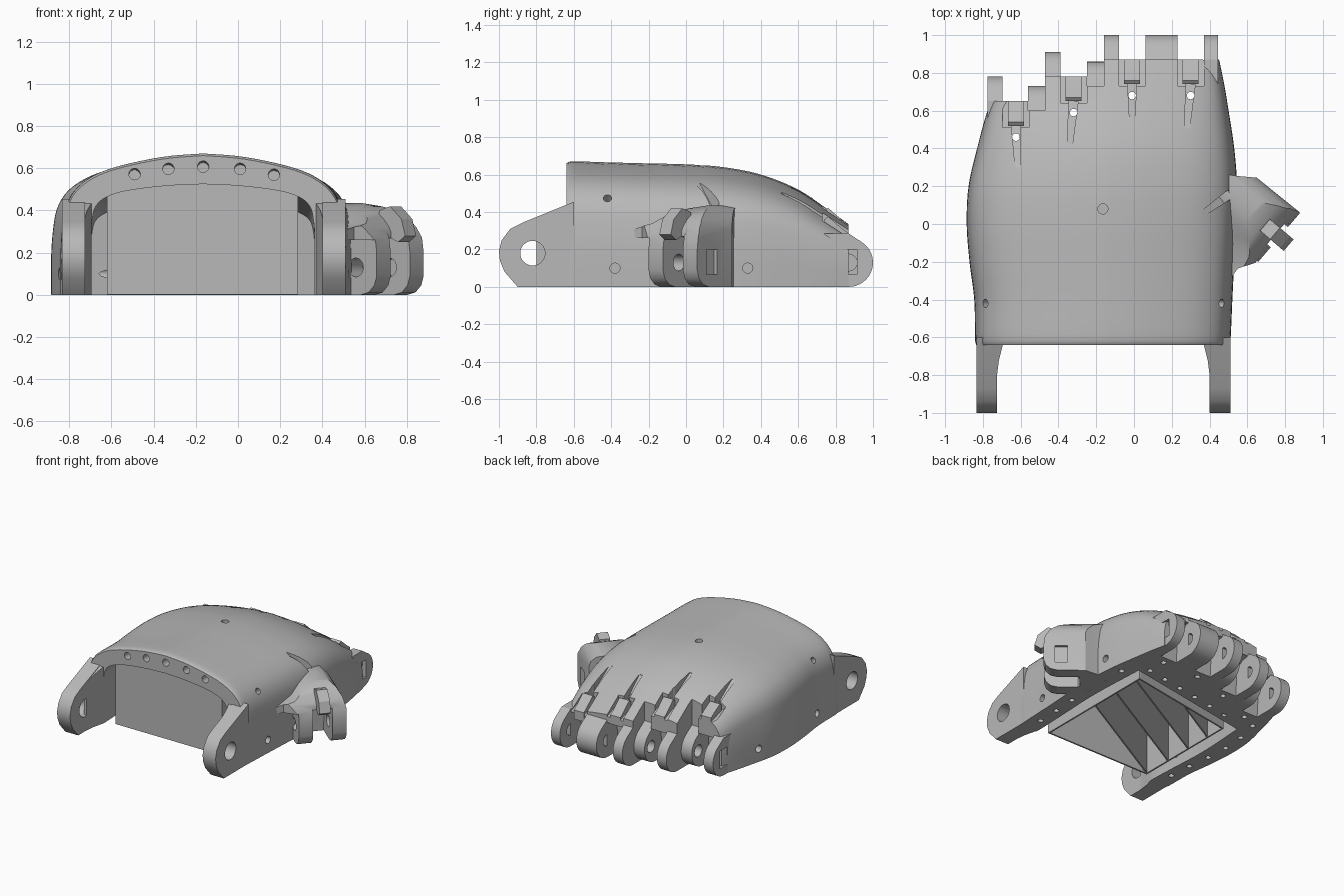
import bpy, bmesh, math
from mathutils import Vector

if "Cube" in bpy.data.objects:
    bpy.data.objects.remove(bpy.data.objects["Cube"])

grey = bpy.data.materials.new("plain grey")
grey.use_nodes = True
grey.diffuse_color = (0.48, 0.48, 0.48, 1)
grey.node_tree.nodes["Principled BSDF"].inputs["Base Color"].default_value = grey.diffuse_color


# ---------- helpers ----------
def make(name, rings):
    """Closed solid skinned over a list of equal rings."""
    bm = bmesh.new()
    loops = [[bm.verts.new(p) for p in ring] for ring in rings]
    n = len(loops[0])
    for a, b in zip(loops, loops[1:]):
        for i in range(n):
            j = (i + 1) % n
            bm.faces.new((a[i], a[j], b[j], b[i]))
    bm.faces.new(loops[0])
    bm.faces.new(loops[-1])
    bmesh.ops.recalc_face_normals(bm, faces=bm.faces)
    mesh = bpy.data.meshes.new(name)
    bm.to_mesh(mesh)
    bm.free()
    mesh.materials.append(grey)
    ob = bpy.data.objects.new(name, mesh)
    bpy.context.collection.objects.link(ob)
    return ob


def along_x(p, q, t): return (t, p, q)
def along_z(p, q, t): return (p, q, t)
def thumb_frame(p, q, t): return (0.76 * p + 0.65 * t, 0.76 * t - 0.65 * p, q)
def thumb_front(p, q, t): return thumb_frame(t, q, p)


def prism(name, pts, lo, hi, place=along_x):
    return make(name, [[place(p, q, t) for p, q in pts] for t in (lo, hi)])


def box(name, x, y, z, place=along_x):
    return prism(name, [(y[0], z[0]), (y[1], z[0]), (y[1], z[1]), (y[0], z[1])], x[0], x[1], place)


def rod(a, b, r, sides=20):
    a, b = Vector(a), Vector(b)
    turn = (b - a).to_track_quat('Z', 'Y')
    ring = [turn @ Vector((r * math.cos(k * math.tau / sides), r * math.sin(k * math.tau / sides), 0))
            for k in range(sides)]
    return make("cutter", [[p + v for v in ring] for p in (a, b)])


def combine(ob, tools, mode='DIFFERENCE'):
    bpy.context.view_layer.objects.active = ob
    for tool in tools:
        mod = ob.modifiers.new("cut", 'BOOLEAN')
        mod.operation, mod.solver, mod.object = mode, 'EXACT', tool
        bpy.ops.object.modifier_apply(modifier=mod.name)
    for tool in tools:
        bpy.data.objects.remove(tool)


def smooth(t, xs, vs):
    """Cubic interpolation through a small table."""
    t = min(max(t, xs[0]), xs[-1])
    i = max(k for k in range(len(xs) - 1) if xs[k] <= t)
    def slope(k):
        a, b = max(k - 1, 0), min(k + 1, len(xs) - 1)
        return (vs[b] - vs[a]) / (xs[b] - xs[a])
    h = xs[i + 1] - xs[i]
    s = (t - xs[i]) / h
    return ((1 + 2 * s) * (1 - s) ** 2 * vs[i] + s * (1 - s) ** 2 * h * slope(i)
            + s * s * (3 - 2 * s) * vs[i + 1] - s * s * (1 - s) * h * slope(i + 1))


def spread(a, b, n): return [a + (b - a) * k / n for k in range(n + 1)]


# ---------- palm shell ----------
YS = (-.64, -.62, -.4, -.2, 0, .2, .4, .6, .75, .87)
LEFT = (-.835, -.84, -.845, -.87, -.885, -.875, -.83, -.775, -.715, -.67)
RIGHT = (.505, .51, .52, .53, .54, .545, .53, .5, .475, .45)
TOP = (.66, .67, .665, .66, .655, .64, .6, .52, .42, .335)
ARCH = [(1, 0), (1, .3), (.985, .5), (.96, .63), (.9, .74), (.8, .825), (.66, .89), (.45, .945), (.23, .983), (0, 1)]
AU, AV = [p[0] for p in ARCH], [p[1] for p in ARCH]
half = [(smooth(t, range(10), AU), smooth(t, range(10), AV)) for t in spread(0, 9, 28)]
arch = half + [(-u, v) for u, v in half[-2::-1]]
SLANT = .177    # the knuckle line runs back towards the small finger


def section(y):
    l, r, top = (smooth(y, YS, row) for row in (LEFT, RIGHT, TOP))
    return [((l + r) / 2 + u * (r - l) / 2, y, v * top) for u, v in arch]


def hollow(y):
    """Squarer, narrower arch whose far end follows the knuckle line."""
    wide = smooth(y, (-.7, -.64, -.4, 0, .47), (.55, .53, .535, .55, .53))
    top = smooth(y, YS, TOP) - .135
    lean = SLANT * max(y + .64, 0) / 1.11
    return [(u * wide - .167, y + lean * (u * wide - .452), top * v ** .5 if v else -.1) for u, v in arch]


def surface(x, y):
    return min(section(y), key=lambda p: abs(p[0] - x) + (p[2] == 0))[2]


def groove(a, b, depth):
    """Cutter for an open slit that fades out from a to b."""
    side = Vector((a[1] - b[1], b[0] - a[0], 0)).normalized()
    rings = []
    for (x, y), w, d in ((a, .024, depth), (b, .014, .002)):
        z = surface(x, y) - d
        rings.append([Vector((x, y, h)) + side * s * w for s, h in ((-1, z), (1, z), (1, 1), (-1, 1))])
    return make("cutter", rings)


palm = make("palm_shell", [section(y) for y in [-.64, -.63] + spread(-.62, .87, 40)])
combine(palm, [make("cutter", [hollow(y) for y in [-.7] + spread(-.64, .47, 20)])])

# fingers: centre x, hinge y, sideways lean and length of the cord groove
FINGERS = [(.3, .87, -.02, .2), (-.01, .87, .0, .15), (-.32, .78, -.02, .2), (-.625, .65, .01, .19)]
LUGS = [(.37, .445, .87), (.06, .23, .87), (-.16, -.08, .87), (-.25, -.16, .73),
        (-.47, -.39, .78), (-.56, -.47, .6), (-.775, -.695, .65)]
HINGE = .13
cuts = []
for x0, x1, yc in LUGS:
    cuts.append(box("cutter", (-1 if x0 < -.7 else x0, 1 if x1 > .4 else x1), (yc, 2), (-.1, 1)))
for x, y, lean, length in FINGERS:
    # clearance around the hinge under a thin hood, and the sunken top of the hood
    hood = [(y - .14, -.1), (2, -.1), (2, 1), (y, 1), (y, .265), (y - .06, .255), (y - .12, .21)]
    cuts.append(prism("cutter", hood, x - .07, x + .07))
    sunk = [(y - .14, surface(x, y - .14) - .06), (y + .1, surface(x, y) - .06), (y + .1, 1), (y - .14, 1)]
    cuts.append(prism("cutter", sunk, x - .07, x + .07))
    cuts.append(groove((x, y - .13), (x + lean, y - .16 - length), .08))
    cuts.append(rod((x, y - .19, -.1), (x, y - .19, .9), .02))
cuts.append(groove((.51, .16), (.37, .06), .07))

# cord holes in the wrist rim, screw holes and bottom rim holes
for x, z in ((-.49, .575), (-.33, .6), (-.165, .61), (.01, .6), (.17, .572)):
    cuts.append(rod((x, -.7, z), (x, -.45, z - .01), .027))
for y in (-.38, .33):
    cuts.append(rod((.25, y, .1), (.7, y, .1), .027))
    cuts.append(rod((-1, y, .1), (-.58, y, .1), .027))
cuts.append(rod((-.165, .08, .56), (-.165, .08, .8), .027))
cuts.append(rod((.37, -.42, .38), (.57, -.42, .58), .022))
cuts.append(rod((-.69, -.42, .38), (-.89, -.42, .58), .022))
for y in spread(-.5, .4, 5):
    for x in (smooth(y, YS, LEFT) + .08, smooth(y, YS, RIGHT) - .08):
        cuts.append(rod((x, y, -.1), (x, y, .05), .02))
for x in spread(-.5, .3, 5):
    y = .53 + SLANT * (x - .285)
    cuts.append(rod((x, y, -.1), (x, y, .05), .02))
combine(palm, cuts)

# ---------- knuckle lugs ----------
parts = [palm]
for n, (x0, x1, yc) in enumerate(LUGS):
    pts = [(yc - .2, 0)]
    for a in spread(-math.pi / 2, math.pi / 3, 16):
        pts.append((yc + HINGE * math.cos(a), HINGE + HINGE * math.sin(a)))
    pts += [(yc, .285), (yc - .2, .285)]
    lug = prism("knuckle_lug_%d" % (n + 1), pts, x0, x1)
    tools = [rod((x - .125, y, HINGE), (x + .125, y, HINGE), .045) for x, y, *_ in FINGERS
             if min(abs(x - x0), abs(x - x1)) < .1]
    # square pin pocket on the outermost lugs
    if n in (0, len(LUGS) - 1):
        face = x1 if n == 0 else x0
        tools.append(box("cutter", (face - .03, face + .03), (yc - .045, yc + .045), (.065, .2)))
    combine(lug, tools)
    parts.append(lug)

# cord guide tongues on each hood
for n, (x, y, *_) in enumerate(FINGERS):
    a, b = surface(x, y - .14), surface(x, y)
    pts = [(y - .13, a - .08), (y, b - .07), (y, b), (y - .03, b + .02), (y - .11, a - .005), (y - .13, a - .02)]
    parts.append(prism("cord_guide_%d" % (n + 1), pts, x - .042, x + .042))

# ---------- wrist lugs ----------
WRIST = [(-.6, 0), (-.9, 0), (-.97, .08), (-.995, .14), (-1, .19), (-.985, .25), (-.94, .31), (-.87, .345), (-.6, .455)]
for name, x0, x1, inner in (("right", -.835, -.725, 1), ("left", .4, .51, -1)):
    lug = prism(name + "_wrist_lug", WRIST, x0, x1)
    combine(lug, [rod((x0 - .1, -.82, .18), (x1 + .1, -.82, .18), .066, 32)])
    edge = x1 if inner > 0 else x0
    flare = [(edge + inner * d, y) for d, y in
             ((-.02, -.8), (0, -.8), (.01, -.72), (.03, -.64), (.03, -.61), (-.02, -.61))]
    gusset = make(name + "_wrist_gusset", [[(x, y, 0) for x, y in flare],
                                           [(x, y, .45 + .407 * (y + .6)) for x, y in flare]])
    parts += [lug, gusset]

# ---------- thumb mount ----------
OUTLINE = [(.45, .27), (.54, .255), (.65, .245), (.88, .06), (.66, -.2), (.55, -.235), (.51, -.29), (.45, -.29)]
thumb = prism("thumb_mount", OUTLINE, 0, .6, along_z)
SIDE = [(0, 0), (.53, 0), (.58, .012), (.615, .045), (.63, .09), (.63, .2), (.62, .27), (.595, .32),
        (.56, .36), (.52, .39), (.46, .415), (.35, .44), (0, .49)]
FRONT = [(.275, -.1), (.275, .26), (.08, .26), (.08, .3), (.26, .34), (.33, .39), (.4, .42), (.47, .435),
         (.53, .42), (.57, .39), (.6, .34), (.618, .27), (.625, -.1)]
combine(thumb, [prism("cutter", SIDE, -.5, 1.2, thumb_frame),
                prism("cutter", FRONT, -.5, 1.2, thumb_front)], 'INTERSECT')
MID = .447
slot = [(.37, -.1), (.8, -.1), (.8, .7), (.605, .7), (.605, .27), (.46, .265), (.39, .2)]
combine(thumb, [
    prism("cutter", slot, MID - .07, MID + .07, thumb_frame),
    rod(thumb_frame(.5, HINGE, .2), thumb_frame(.5, HINGE, .56), .045),
    box("cutter", (.59, .7), (.46, .55), (.065, .2), thumb_frame)])
guide = [(.53, .3), (.65, .25), (.695, .28), (.67, .36), (.6, .42), (.53, .4)]
parts += [thumb, prism("thumb_cord_guide", guide, MID - .04, MID + .04, thumb_frame)]

# ---------- support box with diagonal ribs inside the palm ----------
X0, X1, Y0, Y1, T = -.62, .285, -.6, .24, .012
YB = Y1 + SLANT * (X1 - X0)
parts.append(box("front_support_wall", (X0, X1), (Y0, Y0 + T), (.001, .54)))
parts.append(box("right_support_wall", (X0, X0 + T), (Y0 + T, Y1), (.001, .5)))
parts.append(box("left_support_wall", (X1 - T, X1), (Y0 + T, YB), (.001, .5)))
parts.append(prism("back_support_wall", [(X0, Y1), (X1, YB), (X1, YB - T), (X0, Y1 - T)], .001, .48, along_z))
RISE = .55
for n, y in enumerate((-.58, -.35, -.13, .08)):
    xe = min(X1 - T, X0 + (Y1 - y - T) / (RISE - SLANT))
    ye = y + RISE * (xe - X0)
    parts.append(prism("support_rib_%d" % (n + 1), [(X0 + T, y), (xe, ye), (xe, ye - T), (X0 + T, y - T)],
                       .001, .5, along_z))

# ---------- shading ----------
bpy.ops.object.select_all(action='DESELECT')
for ob in parts:
    ob.select_set(True)
bpy.context.view_layer.objects.active = palm
bpy.ops.object.shade_smooth_by_angle(angle=math.radians(32))
